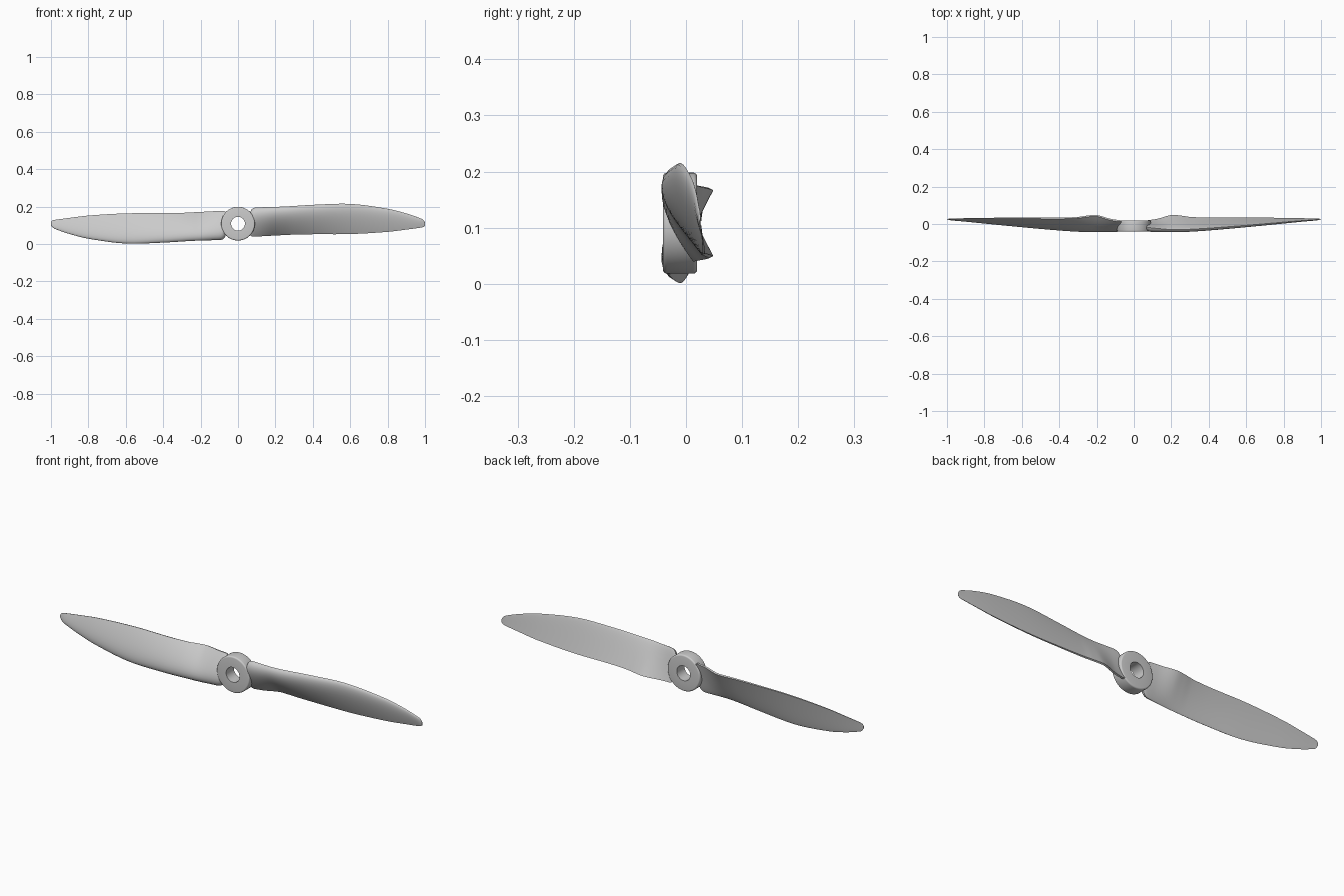
import bpy, bmesh, math

if "Cube" in bpy.data.objects:
    bpy.data.objects.remove(bpy.data.objects["Cube"])

CZ = 0.108  # height of the hub axis

# Blade stations: x, leading y, leading z, trailing y, trailing z, thickness
STATIONS = [
    (0.066, -0.014, 0.172, 0.018, 0.046, 0.024),
    (0.074, -0.017, 0.186, 0.020, 0.042, 0.028),
    (0.090, -0.020, 0.194, 0.022, 0.042, 0.031),
    (0.130, -0.024, 0.196, 0.029, 0.044, 0.031),
    (0.200, -0.030, 0.198, 0.048, 0.049, 0.030),
    (0.250, -0.030, 0.200, 0.045, 0.051, 0.029),
    (0.300, -0.028, 0.203, 0.038, 0.053, 0.027),
    (0.400, -0.022, 0.209, 0.034, 0.054, 0.024),
    (0.600, -0.007, 0.214, 0.034, 0.054, 0.018),
    (0.800, 0.010, 0.188, 0.033, 0.065, 0.012),
    (0.900, 0.018, 0.163, 0.031, 0.077, 0.008),
    (0.975, 0.023, 0.137, 0.029, 0.087, 0.005),
    (0.992, 0.025, 0.127, 0.028, 0.091, 0.003),
    (1.000, 0.026, 0.114, 0.027, 0.098, 0.002),
]


def slope(i, k):
    a, b = STATIONS[max(i - 1, 0)], STATIONS[min(i + 1, len(STATIONS) - 1)]
    return (b[k] - a[k]) / (b[0] - a[0])


def smooth_stations(steps=5):
    """Hermite interpolation between the stations."""
    out = []
    for i in range(len(STATIONS) - 1):
        p, q = STATIONS[i], STATIONS[i + 1]
        h = q[0] - p[0]
        for s in range(steps):
            t = s / steps
            row = [p[0] + h * t]
            for k in range(1, 6):
                row.append((2*t**3 - 3*t**2 + 1) * p[k] + (t**3 - 2*t*t + t) * h * slope(i, k)
                           + (3*t*t - 2*t**3) * q[k] + (t**3 - t*t) * h * slope(i + 1, k))
            out.append(row)
    out.append(STATIONS[-1])
    return out


def airfoil(x, ly, lz, ty, tz, thick, n=16):
    """Closed section: rounded leading edge, curved front, nearly flat back, blunt trailing edge."""
    dy, dz = ty - ly, tz - lz
    c = math.hypot(dy, dz)
    ny, nz = dz / c, -dy / c  # points to the front
    def point(s, side):
        h = 10 * (0.2969 * math.sqrt(s) - 0.126 * s - 0.3516 * s**2 + 0.2843 * s**3 - 0.1036 * s**4)
        o = thick * ((h + 0.28 * s) if side > 0 else -0.12 * h * (1 - s))
        return (x, ly + dy * s + ny * o, lz + dz * s + nz * o)
    S = [(1 - math.cos(math.pi * i / n)) / 2 for i in range(n + 1)]
    return [point(s, 1) for s in S] + [point(s, -1) for s in reversed(S[1:])]


def finish(bm, name):
    bmesh.ops.recalc_face_normals(bm, faces=bm.faces)
    me = bpy.data.meshes.new(name)
    bm.to_mesh(me)
    bm.free()
    ob = bpy.data.objects.new(name, me)
    bpy.context.collection.objects.link(ob)
    bpy.ops.object.select_all(action='DESELECT')
    ob.select_set(True)
    bpy.context.view_layer.objects.active = ob
    bpy.ops.object.shade_smooth_by_angle(angle=math.radians(35))
    return ob


def bridge(bm, a, b):
    for i in range(len(a)):
        j = (i + 1) % len(a)
        bm.faces.new((a[i], a[j], b[j], b[i]))


# Two twisted blades, the second turned half a revolution about the hub axis
def blade(name, turned):
    bm = bmesh.new()
    rings = []
    for st in smooth_stations():
        pts = airfoil(*st)
        if turned:
            pts = [(-x, y, 2 * CZ - z) for x, y, z in pts]
        rings.append([bm.verts.new(p) for p in pts])
    for a, b in zip(rings, rings[1:]):
        bridge(bm, a, b)
    bm.faces.new(rings[0])
    bm.faces.new(rings[-1])
    return finish(bm, name)


blade("right_blade", False)
blade("left_blade", True)

# Hub: lathed ring with rounded outer rims and a shaft hole
R, HOLE, FRONT, BACK, B = 0.09, 0.037, -0.041, 0.02, 0.007
profile = [(HOLE, FRONT)]
profile += [(R - B + B * math.sin(a), FRONT + B - B * math.cos(a))
            for a in (math.pi / 2 * i / 4 for i in range(5))]
profile += [(R - B + B * math.cos(a), BACK - B + B * math.sin(a))
            for a in (math.pi / 2 * i / 4 for i in range(5))]
profile += [(HOLE, BACK)]
bm = bmesh.new()
N = 64
loops = [[bm.verts.new((r * math.cos(2 * math.pi * i / N), y, CZ + r * math.sin(2 * math.pi * i / N)))
          for i in range(N)] for r, y in profile]
for k in range(len(loops)):
    bridge(bm, loops[k], loops[(k + 1) % len(loops)])
finish(bm, "hub")
